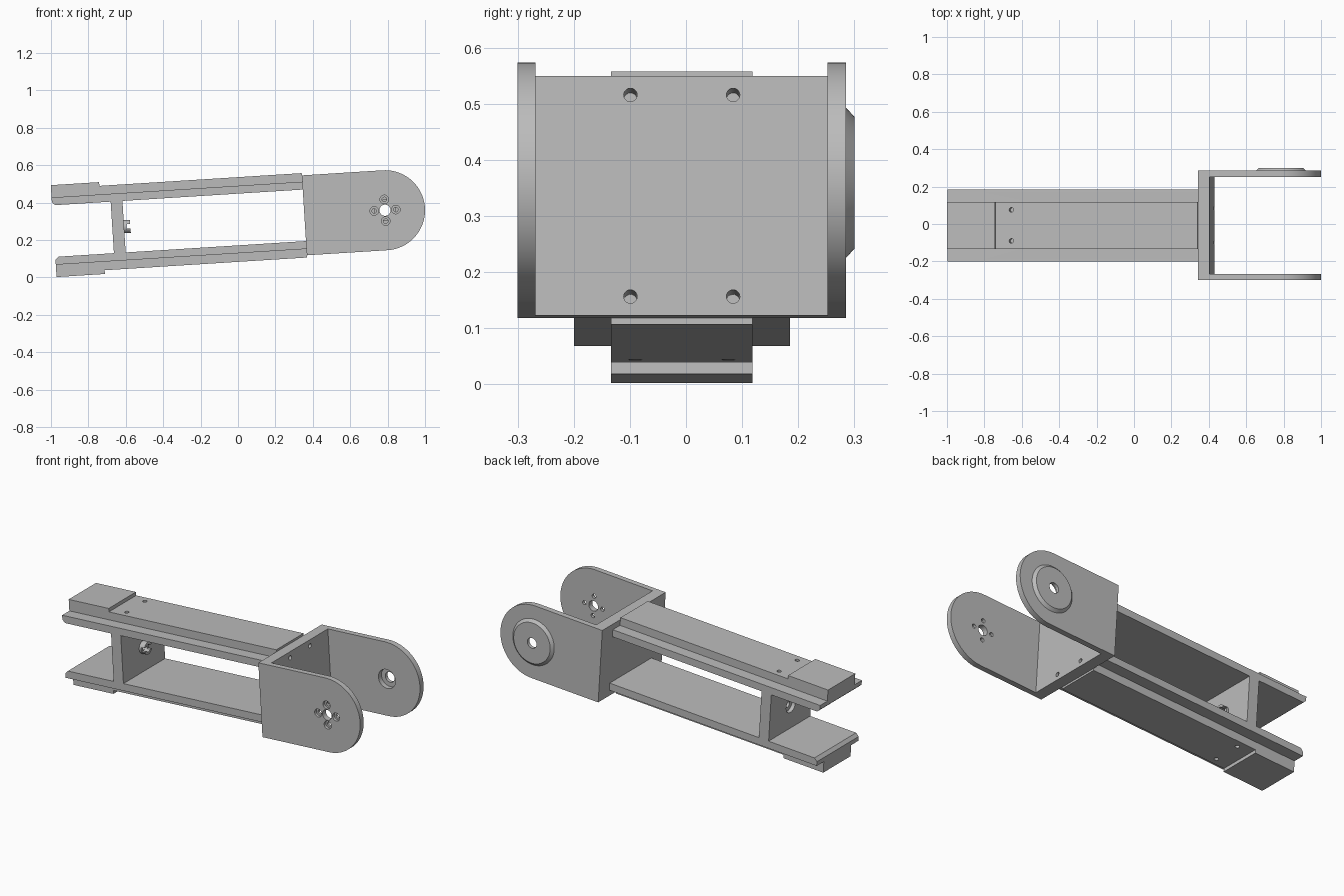
import bpy, bmesh, math
from mathutils import Matrix, Vector

cube = bpy.data.objects.get("Cube")
if cube:
    bpy.data.objects.remove(cube)

grey = bpy.data.materials.new("plain_grey")
grey.use_nodes = True
grey.diffuse_color = (0.5, 0.5, 0.5, 1)
grey.node_tree.nodes["Principled BSDF"].inputs["Base Color"].default_value = (0.5, 0.5, 0.5, 1)

# Parts are built with the pivot at the origin, then tilted and lifted
TILT = Matrix.Translation((0.786, 0, 0.359)) @ Matrix.Rotation(-math.radians(3.6), 4, 'Y')
MID = -0.0075          # middle of the arm across its width
BACK = -0.432          # rear face of the bracket
TIP = -1.775           # far end of the rails
RAD = 0.214            # rounding of the bracket ears
parts = []


def add_object(name, bm):
    bmesh.ops.recalc_face_normals(bm, faces=bm.faces)
    mesh = bpy.data.meshes.new(name)
    bm.to_mesh(mesh)
    bm.free()
    mesh.materials.append(grey)
    obj = bpy.data.objects.new(name, mesh)
    bpy.context.scene.collection.objects.link(obj)
    return obj


def prism(name, outline, y0, y1):
    """Side outline (length, height) extruded across the width."""
    bm = bmesh.new()
    face = bm.faces.new([bm.verts.new((u, y0, w)) for u, w in outline])
    new = bmesh.ops.extrude_face_region(bm, geom=[face])["geom"]
    bmesh.ops.translate(bm, vec=(0, y1 - y0, 0),
                        verts=[v for v in new if isinstance(v, bmesh.types.BMVert)])
    obj = add_object(name, bm)
    parts.append(obj)
    return obj


def rod(name, start, end, r0, r1=None, sides=32):
    """Cylinder or cone frustum between two points."""
    start, end = Vector(start), Vector(end)
    axis = end - start
    place = Matrix.Translation((start + end) / 2) @ axis.to_track_quat('Z', 'Y').to_matrix().to_4x4()
    bm = bmesh.new()
    bmesh.ops.create_cone(bm, cap_ends=True, segments=sides, radius1=r0,
                          radius2=r0 if r1 is None else r1, depth=axis.length, matrix=place)
    return add_object(name, bm)


def box(u0, u1, w0, w1):
    return [(u0, w0), (u1, w0), (u1, w1), (u0, w1)]


def cut(obj, cutters):
    for c in cutters:
        m = obj.modifiers.new("cut", 'BOOLEAN')
        m.operation, m.solver, m.object = 'DIFFERENCE', 'EXACT', c
    bpy.context.view_layer.update()
    graph = bpy.context.evaluated_depsgraph_get()
    result = bpy.data.meshes.new_from_object(obj.evaluated_get(graph))
    obj.modifiers.clear()
    obj.data = result


def discard(cutters):
    for c in cutters:
        bpy.data.objects.remove(c)


# Bracket: two rounded ears and the plate joining them
arc = [(RAD * math.sin(t), -RAD * math.cos(t))
       for t in (math.pi * i / 40 for i in range(41))]
ear = [(BACK, -RAD)] + arc + [(BACK, RAD)]
front_ear = prism("front_ear", ear, -0.30, -0.268)
back_ear = prism("back_ear", ear, 0.252, 0.285)
plate = prism("bracket_plate", box(BACK, BACK + 0.063, -RAD, RAD), -0.268, 0.252)

# Front ear: shaft hole and four counterbored screw holes
holes = [rod("cutter", (0, -0.4, 0), (0, -0.2, 0), 0.03)]
for k in range(4):
    u, w = 0.058 * math.cos(k * math.pi / 2), 0.058 * math.sin(k * math.pi / 2)
    holes += [rod("cutter", (u, -0.4, w), (u, -0.2, w), 0.012, sides=20),
              rod("cutter", (u, -0.4, w), (u, -0.284, w), 0.023, sides=24)]
cut(front_ear, holes)
discard(holes)

# Back ear: chamfered round boss, shaft hole and inner bearing seat
boss = rod("pivot_boss", (0, 0.285, 0), (0, 0.30, 0), 0.134, 0.118, 64)
parts.append(boss)
holes = [rod("cutter", (0, 0.2, 0), (0, 0.4, 0), 0.03),
         rod("cutter", (0, 0.2, 0), (0, 0.28, 0), 0.055)]
cut(back_ear, holes)
cut(boss, holes[:1])
discard(holes)

# Cross wall between the rails
wall = prism("cross_wall", box(-1.461, -1.398, -0.138, 0.138), MID - 0.1925, MID + 0.1925)
holes = [rod("cutter", (-1.6, MID, 0), (-1.3, MID, 0), 0.018),
         rod("cutter", (-1.6, MID, 0), (-1.44, MID, 0), 0.042)]
cut(wall, holes)
discard(holes)

# Slotted collar on the inner side of the wall
collar = rod("cable_collar", (-1.398, MID, 0), (-1.364, MID, 0), 0.035)
parts.append(collar)
holes = [rod("cutter", (-1.45, MID, 0), (-1.3, MID, 0), 0.02)]
slot = prism("cutter", box(-1.385, -1.3, -0.012, 0.012), MID - 0.1, MID + 0.1)
parts.remove(slot)
holes.append(slot)
cut(collar, holes)
discard(holes)

# Upper and lower rails: wide flange, narrow spine with a raised end pad
for side, sign in (("upper", 1), ("lower", -1)):
    flange_line = [(TIP, 0.18), (TIP, 0.155), (TIP + 0.017, 0.138), (BACK, 0.138), (BACK, 0.18)]
    spine_line = [(TIP, 0.18), (BACK, 0.18), (BACK, 0.226), (-1.516, 0.226),
                  (-1.516, 0.246), (TIP, 0.246)]
    flange = prism(side + "_flange", [(u, sign * w) for u, w in flange_line],
                   MID - 0.1925, MID + 0.1925)
    spine = prism(side + "_spine", [(u, sign * w) for u, w in spine_line],
                  MID - 0.126, MID + 0.126)
    wall_holes, plate_holes = [], []
    for d in (-1, 1):
        y = MID + d * 0.083
        wall_holes.append(rod("cutter", (-1.43, y, sign * 0.11), (-1.43, y, sign * 0.3), 0.012, sides=20))
        y = MID + d * 0.0915
        plate_holes.append(rod("cutter", (-0.5, y, sign * 0.18), (-0.3, y, sign * 0.18), 0.012, sides=20))
    cut(wall, wall_holes)
    cut(plate, plate_holes)
    for obj in (flange, spine):
        cut(obj, wall_holes + plate_holes)
    discard(wall_holes + plate_holes)

# Tilt everything into place and smooth the round surfaces only
bpy.ops.object.select_all(action='DESELECT')
for obj in parts:
    obj.data.transform(TILT)
    obj.select_set(True)
bpy.context.view_layer.objects.active = parts[0]
bpy.ops.object.shade_smooth_by_angle(angle=math.radians(30))
